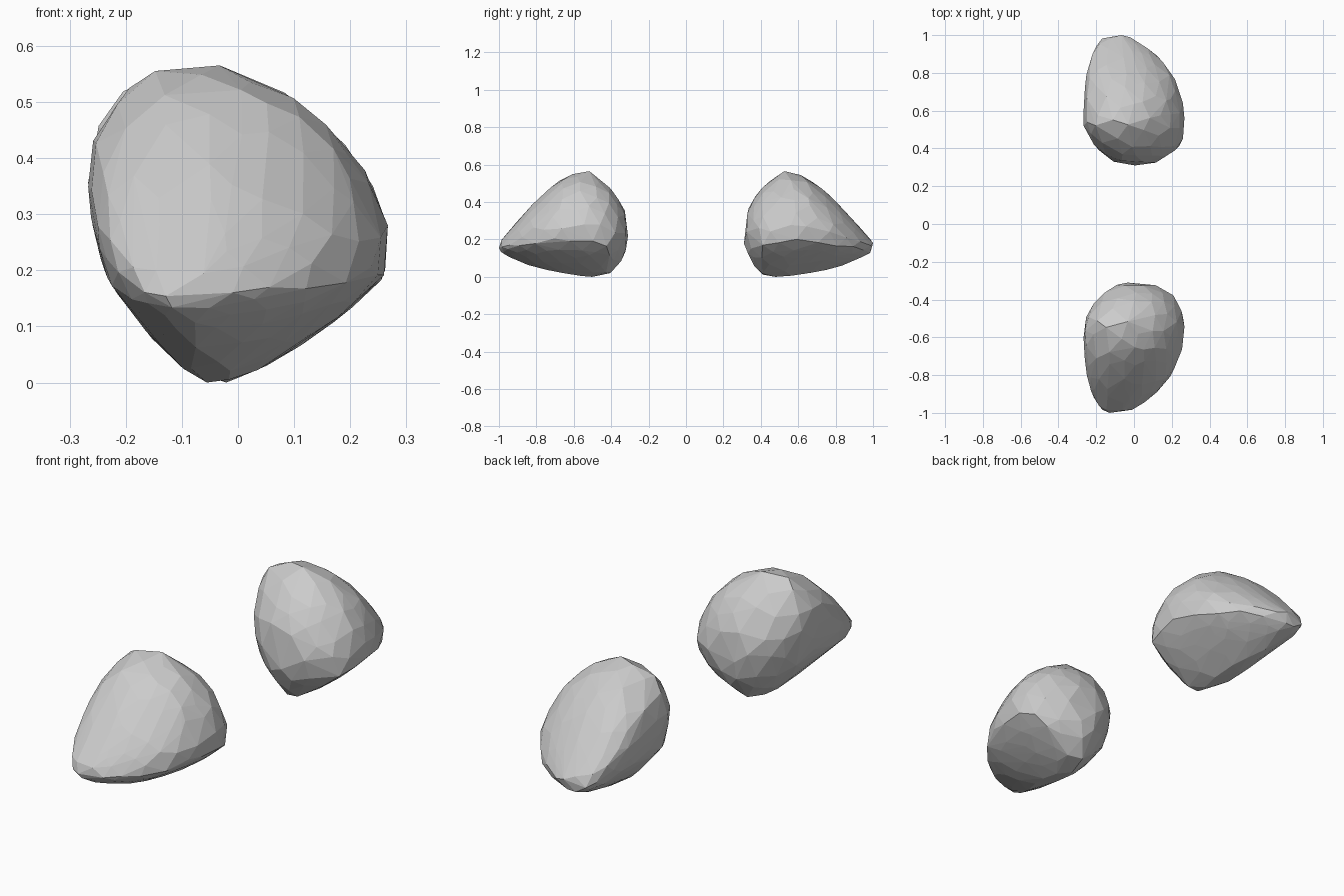
import bpy, bmesh, math, random
from mathutils import Vector

if "Cube" in bpy.data.objects:
    bpy.data.objects.remove(bpy.data.objects["Cube"])

# Front outline of the stone (x, z), used as the shape of every slice
OUTLINE = [(-.05, 0), (0, .01), (.12, .08), (.21, .15), (.26, .2), (.265, .27),
           (.245, .34), (.17, .45), (.085, .52), (-.03, .56), (-.09, .565),
           (-.16, .55), (-.2, .52), (-.245, .46), (-.265, .41), (-.265, .32),
           (-.235, .19), (-.19, .13), (-.14, .065), (-.08, .015)]
UNIT = [Vector((x / .265, (z - .2825) / .2825)) for x, z in OUTLINE]

# Slices from outer tip to inner end: xmin, xmax, zmin, zmax
SLICES = [(-.13, -.06, .15, .19), (-.18, 0, .125, .21), (-.22, .11, .09, .30),
          (-.25, .205, .05, .42), (-.263, .25, .02, .53), (-.265, .265, 0, .565),
          (-.205, .24, .015, .48), (-.12, .14, .10, .375), (-.03, .03, .19, .27)]


def outline_point(angle):
    """Point where a ray from the centre meets the unit outline."""
    d = Vector((math.cos(angle), math.sin(angle)))
    for a, b in zip(UNIT, UNIT[1:] + UNIT[:1]):
        e = b - a
        den = d.x * e.y - d.y * e.x
        if abs(den) < 1e-9:
            continue
        t = (a.x * e.y - a.y * e.x) / den
        s = (a.x * d.y - a.y * d.x) / den
        if t > 0 and -1e-6 <= s <= 1 + 1e-6:
            return d * t
    return d


def stone_point(d):
    """Map a direction on the unit sphere to the stone surface."""
    phi = math.acos(max(-1, min(1, d.y)))
    f = phi / math.pi * (len(SLICES) - 1)
    i = min(int(f), len(SLICES) - 2)
    x0, x1, z0, z1 = [a + (b - a) * (f - i) for a, b in zip(SLICES[i], SLICES[i + 1])]
    p = outline_point(math.atan2(d.z, d.x))
    return Vector(((x0 + x1) / 2 + p.x * (x1 - x0) / 2,
                   .655 + .345 * d.y,
                   (z0 + z1) / 2 + p.y * (z1 - z0) / 2))


def stone(name, side, seed):
    random.seed(seed)
    ball = bmesh.new()
    bmesh.ops.create_icosphere(ball, subdivisions=3, radius=1)
    pts = []
    for v in ball.verts:
        j = Vector([random.uniform(-.07, .07) for _ in range(3)])
        pts.append(stone_point((v.co + j).normalized()))
    ball.free()
    # stretch to the exact bounds
    lo = [min(p[k] for p in pts) for k in range(3)]
    hi = [max(p[k] for p in pts) for k in range(3)]
    goal = [(-.267, .267), (.31, 1), (0, .565)]
    bm = bmesh.new()
    for p in pts:
        q = [g[0] + (p[k] - lo[k]) / (hi[k] - lo[k]) * (g[1] - g[0])
             for k, g in enumerate(goal)]
        bm.verts.new((q[0], q[1] * side, q[2]))
    # faceted convex skin
    res = bmesh.ops.convex_hull(bm, input=bm.verts)
    bmesh.ops.delete(bm, geom=[v for v in bm.verts if not v.link_faces], context='VERTS')
    bmesh.ops.recalc_face_normals(bm, faces=bm.faces)
    me = bpy.data.meshes.new(name)
    bm.to_mesh(me)
    bm.free()
    bpy.context.collection.objects.link(bpy.data.objects.new(name, me))


# Two mirrored stones, front and back
stone("front_stone", -1, 3)
stone("back_stone", 1, 8)
